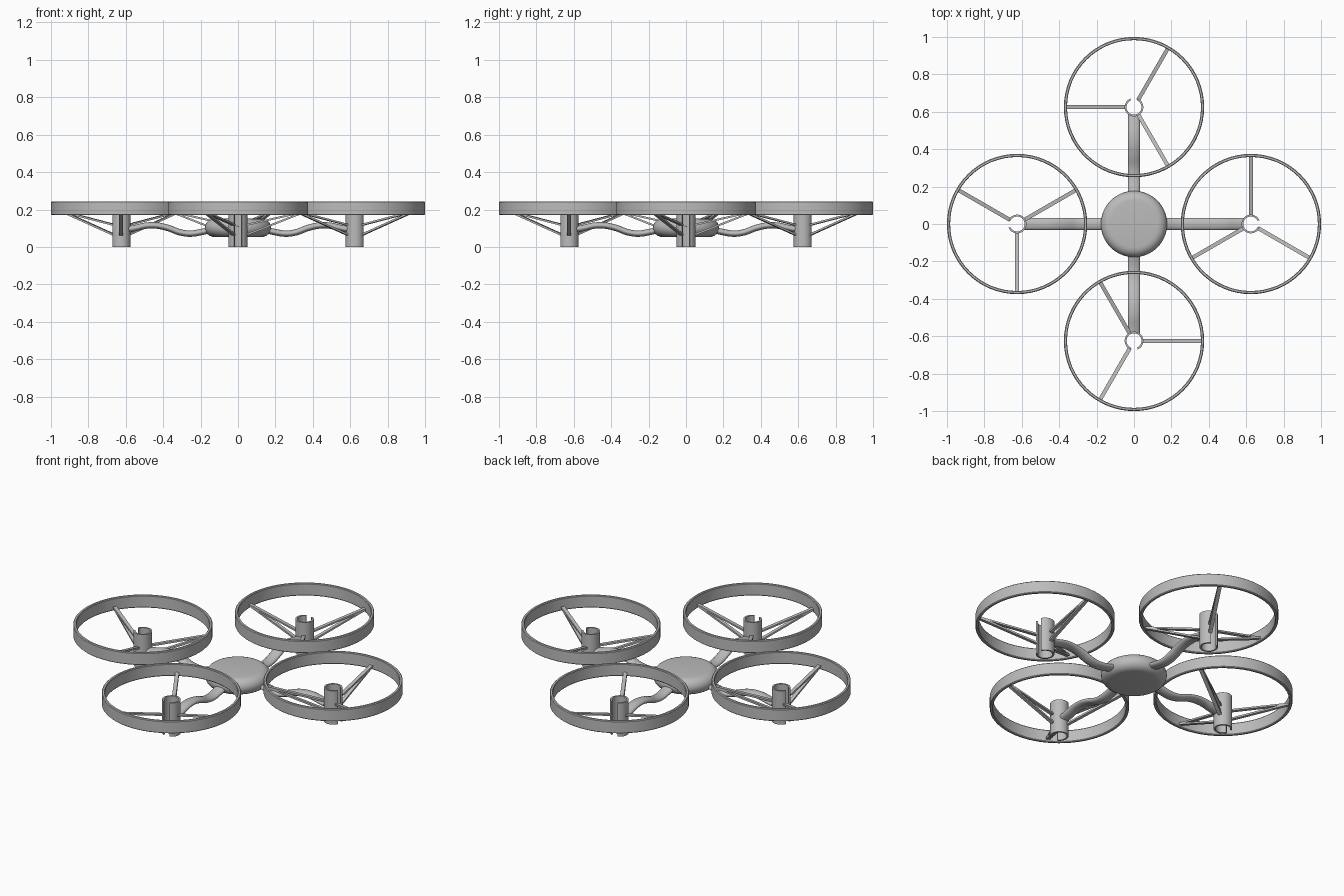
import bpy, bmesh, math
from mathutils import Vector, Matrix

if "Cube" in bpy.data.objects:
    bpy.data.objects.remove(bpy.data.objects["Cube"])

grey = bpy.data.materials.new("grey_plastic")
grey.diffuse_color = (0.5, 0.5, 0.5, 1)
grey.use_nodes = True
grey.node_tree.nodes["Principled BSDF"].inputs["Base Color"].default_value = grey.diffuse_color


def finish(name, bm, angle=0.0):
    """Turn a bmesh into a named, smooth shaded object rotated about z."""
    bmesh.ops.remove_doubles(bm, verts=bm.verts, dist=1e-5)
    bmesh.ops.recalc_face_normals(bm, faces=bm.faces)
    bmesh.ops.rotate(bm, verts=bm.verts, cent=(0, 0, 0),
                     matrix=Matrix.Rotation(angle, 3, 'Z'))
    me = bpy.data.meshes.new(name)
    bm.to_mesh(me)
    bm.free()
    ob = bpy.data.objects.new(name, me)
    bpy.context.collection.objects.link(ob)
    me.materials.append(grey)
    bpy.ops.object.select_all(action='DESELECT')
    ob.select_set(True)
    bpy.context.view_layer.objects.active = ob
    bpy.ops.object.shade_smooth_by_angle(angle=math.radians(35))
    return ob


def lathe(profile, closed, cx=0.0, start=0.0, sweep=math.tau, steps=64):
    """Sweep an (r, z) profile around the vertical axis at x = cx."""
    bm = bmesh.new()
    full = abs(sweep - math.tau) < 1e-6
    rings = []
    for i in range(steps + (0 if full else 1)):
        a = start + sweep * i / steps
        rings.append([bm.verts.new((cx + r * math.cos(a), r * math.sin(a), z))
                      for r, z in profile])
    n = len(profile)
    for i in range(steps):
        p, q = rings[i], rings[(i + 1) % len(rings)]
        for j in range(n if closed else n - 1):
            k = (j + 1) % n
            bm.faces.new((p[j], q[j], q[k], p[k]))
    if not full:
        bm.faces.new(rings[0])
        bm.faces.new(rings[-1])
    return bm


def strut(bm, a, b, width, height):
    """Straight bar of rectangular section from a to b."""
    a, b = Vector(a), Vector(b)
    d = (b - a).normalized()
    side = d.cross(Vector((0, 0, 1))).normalized()
    up = side.cross(d)
    m = Matrix((d * (b - a).length, side * width, up * height)).transposed().to_4x4()
    m.translation = (a + b) / 2
    bmesh.ops.create_cube(bm, size=1, matrix=m)


# Pebble shaped body with flat top and bottom
arc = [math.radians(-90 + 15 * i) for i in range(13)]
edge = [(0.125 + 0.052 * math.cos(t), 0.102 + 0.049 * math.sin(t)) for t in arc]
finish("body", lathe([(0, 0.053)] + edge + [(0, 0.151)], False))

R = 0.625
guard_profile = [(0.361, 0.17), (0.371, 0.17), (0.375, 0.174), (0.375, 0.239),
                 (0.371, 0.243), (0.361, 0.243), (0.358, 0.239), (0.358, 0.174)]
tube_profile = [(0.04, 0), (0.05, 0), (0.05, 0.2), (0.04, 0.2)]
arm_path = [(0.12, 0.1), (0.18, 0.083), (0.25, 0.071), (0.31, 0.078),
            (0.37, 0.1), (0.43, 0.114), (0.49, 0.114), (0.54, 0.103), (0.583, 0.094)]


def arm():
    """Wavy arm with an oval section, following a smoothed path."""
    pts = [Vector((x, 0, z)) for x, z in arm_path]
    path = []
    for i in range(len(pts) - 1):
        p0, p1, p2, p3 = (pts[max(i - 1, 0)], pts[i], pts[i + 1],
                          pts[min(i + 2, len(pts) - 1)])
        for s in range(4):
            t = s / 4
            path.append(0.5 * (2 * p1 + (p2 - p0) * t
                               + (2 * p0 - 5 * p1 + 4 * p2 - p3) * t * t
                               + (3 * p1 - p0 - 3 * p2 + p3) * t ** 3))
    path.append(pts[-1])
    bm = bmesh.new()
    rings = []
    for i, p in enumerate(path):
        d = (path[min(i + 1, len(path) - 1)] - path[max(i - 1, 0)]).normalized()
        up = Vector((-d.z, 0, d.x))
        rings.append([bm.verts.new(p + Vector((0, 0.033 * math.cos(a), 0))
                                   + up * 0.017 * math.sin(a))
                      for a in (math.tau * k / 20 for k in range(20))])
    for p, q in zip(rings, rings[1:]):
        for k in range(20):
            bm.faces.new((p[k], p[k - 1], q[k - 1], q[k]))
    bm.faces.new(rings[0])
    bm.faces.new(rings[-1])
    return bm


# Four identical rotor units around the body
for i, side in enumerate(("right", "back", "left", "front")):
    turn = i * math.pi / 2
    finish(side + "_guard_ring", lathe(guard_profile, True, R), turn)
    # Motor tube, split along its outward side
    gap = 0.42
    finish(side + "_motor_tube",
           lathe(tube_profile, True, R, gap, math.tau - 2 * gap, 36), turn)
    finish(side + "_arm", arm(), turn)
    # Three V shaped supports holding the ring
    bm = bmesh.new()
    for deg in (90, 210, 330):
        c, s = math.cos(math.radians(deg)), math.sin(math.radians(deg))
        for z in (0.065, 0.118):
            strut(bm, (R + 0.045 * c, 0.045 * s, z),
                  (R + 0.364 * c, 0.364 * s, 0.19), 0.021, 0.01)
    finish(side + "_supports", bm, turn)
